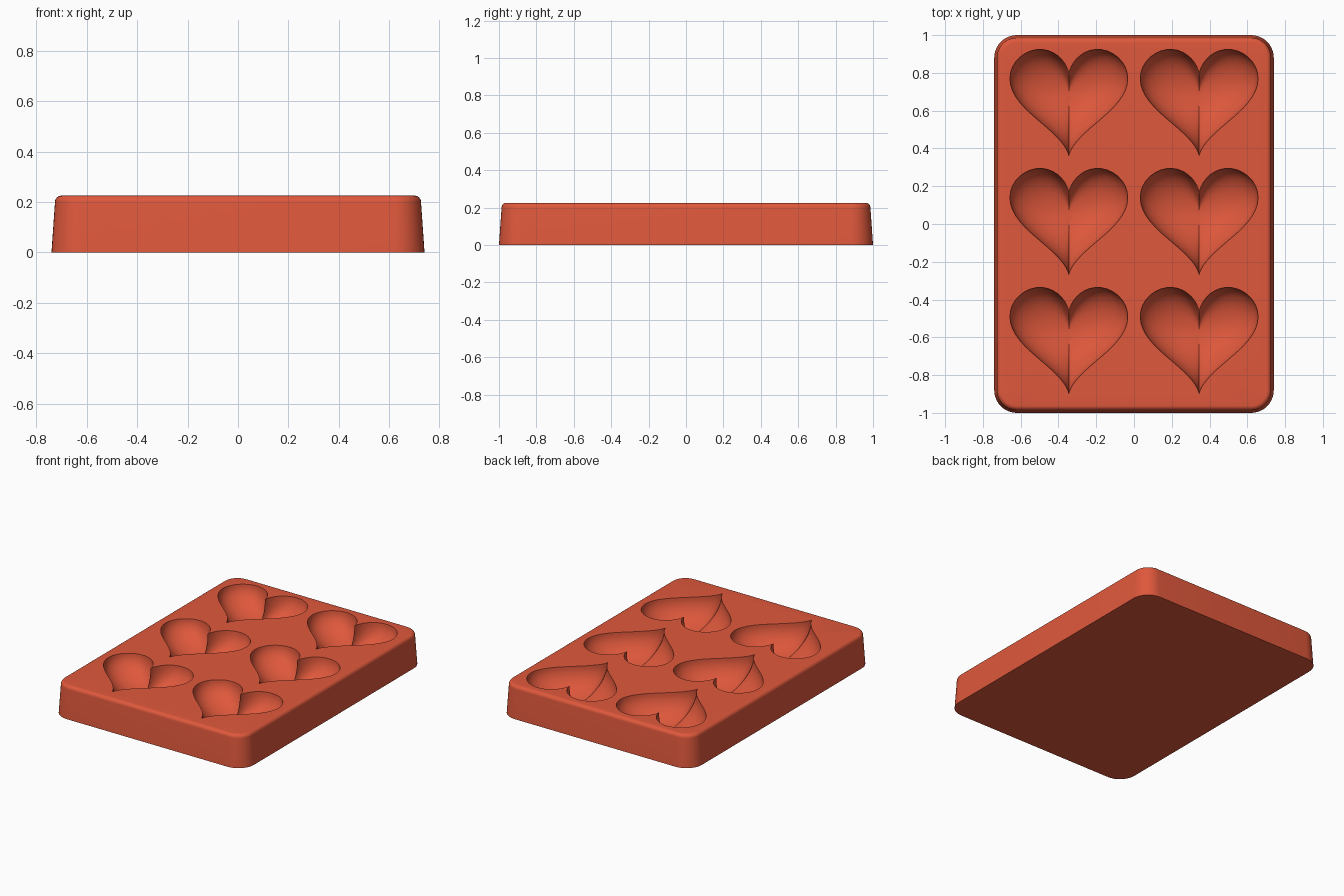
import bpy
import bmesh
from math import sin, cos, pi, sqrt

HALF_X, HALF_Y, HEIGHT = 0.74, 1.0, 0.225
CORNER, FILLET = 0.12, 0.025
DEPTH = 0.17
HEART_SCALE = 0.0195

cube = bpy.data.objects.get("Cube")
if cube:
    bpy.data.objects.remove(cube, do_unlink=True)

red = bpy.data.materials.new("terracotta red")
red.use_nodes = True
colour = (0.74, 0.098, 0.045, 1)
red.diffuse_color = colour
red.node_tree.nodes["Principled BSDF"].inputs["Base Color"].default_value = colour

bm = bmesh.new()


def rounded_rectangle(inset, z, steps=10):
    """Ring of vertices around a rectangle with round corners."""
    r = CORNER - inset
    ring = []
    for k, (sx, sy) in enumerate([(1, 1), (-1, 1), (-1, -1), (1, -1)]):
        for i in range(steps + 1):
            a = (k + i / steps) * pi / 2
            ring.append(bm.verts.new((sx * (HALF_X - CORNER) + r * cos(a),
                                      sy * (HALF_Y - CORNER) + r * sin(a), z)))
    return ring


def heart(cx, cy, size, z, steps=72):
    """Heart-shaped ring of vertices, scaled about its middle."""
    ring = []
    s = size * HEART_SCALE
    for i in range(steps):
        t = 2 * pi * i / steps
        y = 13 * cos(t) - 5 * cos(2 * t) - 2 * cos(3 * t) - cos(4 * t)
        ring.append(bm.verts.new((cx + s * 16 * sin(t) ** 3, cy + s * y, z)))
    return ring


def bridge(a, b):
    for i in range(len(a)):
        j = (i + 1) % len(a)
        bm.faces.new((a[i], a[j], b[j], b[i]))


def ring_edges(ring):
    return [bm.edges.get((ring[i - 1], ring[i])) for i in range(len(ring))]


# Tapered outer wall with a rounded upper edge
taper = 0.014
rings = [rounded_rectangle(0, 0)]
for i in range(7):
    a = i / 6 * pi / 2
    rings.append(rounded_rectangle(taper + FILLET * (1 - cos(a)),
                                   HEIGHT - FILLET + FILLET * sin(a)))
for lower, upper in zip(rings, rings[1:]):
    bridge(lower, upper)
bm.faces.new(rings[0])
top_edges = ring_edges(rings[-1])

# Six heart-shaped bowls
for cx in (-0.345, 0.345):
    for row in (-1, 0, 1):
        cy = 0.062 + row * 0.63
        bowl = []
        for i in range(14):
            a = i / 14 * pi / 2
            bowl.append(heart(cx, cy, cos(a), HEIGHT - DEPTH * sin(a)))
        for upper, lower in zip(bowl, bowl[1:]):
            bridge(upper, lower)
        middle = bm.verts.new((cx, cy, HEIGHT - DEPTH))
        last = bowl[-1]
        for i in range(len(last)):
            bm.faces.new((last[i - 1], last[i], middle))
        top_edges += ring_edges(bowl[0])

# Flat top around the bowls
bmesh.ops.triangle_fill(bm, edges=top_edges, use_beauty=True, normal=(0, 0, 1))
bmesh.ops.recalc_face_normals(bm, faces=bm.faces[:])

mesh = bpy.data.meshes.new("heart_mould_tray")
bm.to_mesh(mesh)
bm.free()
mesh.materials.append(red)
tray = bpy.data.objects.new("heart_mould_tray", mesh)
bpy.context.collection.objects.link(tray)
bpy.ops.object.select_all(action="DESELECT")
tray.select_set(True)
bpy.context.view_layer.objects.active = tray
bpy.ops.object.shade_smooth_by_angle(angle=pi / 6)
